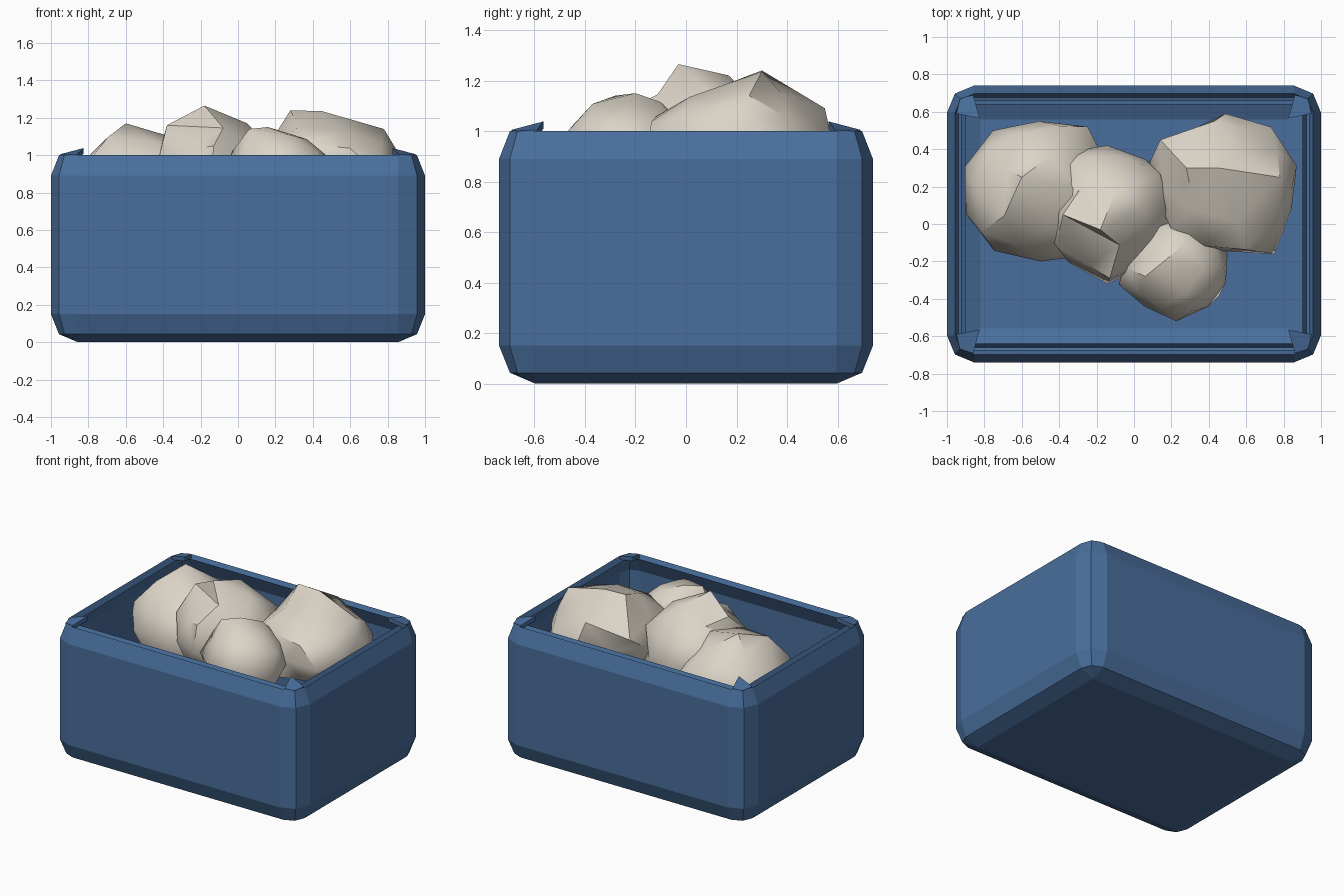
import bpy, bmesh, math
from mathutils import Vector, noise

cube = bpy.data.objects.get("Cube")
if cube:
    bpy.data.objects.remove(cube)


def material(name, colour):
    m = bpy.data.materials.new(name)
    m.use_nodes = True
    m.diffuse_color = (*colour, 1)
    m.node_tree.nodes["Principled BSDF"].inputs["Base Color"].default_value = (*colour, 1)
    return m


BLUE = material("box blue", (0.067, 0.158, 0.335))
CREAM = material("stone cream", (0.71, 0.66, 0.575))


def add_object(name, bm, mat):
    bmesh.ops.recalc_face_normals(bm, faces=bm.faces)
    mesh = bpy.data.meshes.new(name)
    bm.to_mesh(mesh)
    bm.free()
    mesh.materials.append(mat)
    obj = bpy.data.objects.new(name, mesh)
    bpy.context.collection.objects.link(obj)
    return obj


# Open box: rounded rectangles stacked up the outside, over a grooved rim and down the inside
CX, CY = 0.855, 0.595
QUADRANTS = [(1, 1), (-1, 1), (-1, -1), (1, -1)]


def ring(bm, r, z):
    verts = []
    for i, (sx, sy) in enumerate(QUADRANTS):
        for step in range(3):
            a = math.pi / 2 * (i + step / 2)
            verts.append(bm.verts.new((sx * CX + r * math.cos(a), sy * CY + r * math.sin(a), z)))
    return verts


bm = bmesh.new()
profile = [(0.001, 0), (0.102, 0.043), (0.145, 0.15), (0.145, 0.89), (0.102, 1.0),
           (0.082, 0.96), (0.066, 0.955), (0.045, 0.995), (0.1, 0.88), (0.1, 0.17), (0.06, 0.085)]
rings = [ring(bm, r, z) for r, z in profile]
for low, high in zip(rings, rings[1:]):
    for k in range(12):
        n = (k + 1) % 12
        bm.faces.new((low[k], low[n], high[n], high[k]))
bm.faces.new(rings[0])
# Sloped edge of the inner floor, then the floor itself
floor = [bm.verts.new((sx * 0.82, sy * 0.56, 0.045)) for sx, sy in QUADRANTS]
last = rings[-1]
for i in range(4):
    n = (i + 1) % 4
    bm.faces.new((last[3 * i + 2], last[3 * n], floor[n], floor[i]))
    bm.faces.new((last[3 * i], last[3 * i + 1], floor[i]))
    bm.faces.new((last[3 * i + 1], last[3 * i + 2], floor[i]))
bm.faces.new(floor)
add_object("storage_box", bm, BLUE)

# Small thin tabs that rise inward at each rim corner
for i, (sx, sy) in enumerate(QUADRANTS):
    bm = bmesh.new()
    top = [(0.93, 0.67, 1.0), (0.86, 0.69, 1.005), (0.825, 0.565, 1.038), (0.95, 0.59, 1.005)]
    upper = [bm.verts.new((sx * x, sy * y, z)) for x, y, z in top]
    lower = [bm.verts.new((sx * x, sy * y, z - 0.03)) for x, y, z in top]
    bm.faces.new(upper)
    bm.faces.new(lower)
    for k in range(4):
        n = (k + 1) % 4
        bm.faces.new((upper[k], upper[n], lower[n], lower[k]))
    add_object(f"corner_tab_{i + 1}", bm, BLUE)


# Lumpy stones: balls roughened by noise, fitted to a size, with a few points pulled out as peaks
def stone(name, low, high, seed, peaks):
    bm = bmesh.new()
    bmesh.ops.create_icosphere(bm, subdivisions=2, radius=1)
    for v in bm.verts:
        v.co *= 1 + 0.2 * noise.noise(v.co * 1.8 + Vector((seed, seed * 2, 0)))
    for axis in range(3):
        values = [v.co[axis] for v in bm.verts]
        a, b = min(values), max(values)
        for v in bm.verts:
            t = (v.co[axis] - a) / (b - a)
            v.co[axis] = low[axis] + t * (high[axis] - low[axis])
    for peak in peaks:
        p = Vector(peak)
        min(bm.verts, key=lambda v: (v.co - p).length).co = p
    obj = add_object(name, bm, CREAM)
    bpy.ops.object.select_all(action="DESELECT")
    obj.select_set(True)
    bpy.context.view_layer.objects.active = obj
    bpy.ops.object.shade_smooth_by_angle(angle=math.radians(42))


stone("left_stone", (-0.91, -0.2, 0.45), (-0.12, 0.55, 1.11), 3.3,
      [(-0.6, 0.25, 1.17), (-0.5, -0.2, 0.85)])
stone("middle_stone", (-0.5, -0.32, 0.56), (0.22, 0.42, 1.19), 7.7,
      [(-0.18, -0.03, 1.265), (-0.38, 0.05, 1.16), (0.05, 0.08, 1.17),
       (-0.1, 0.17, 1.22), (-0.13, -0.29, 1.05)])
stone("right_stone", (0.08, -0.16, 0.62), (0.87, 0.59, 1.21), 12.4,
      [(0.28, 0.3, 1.24), (0.45, 0.3, 1.235), (0.78, 0.25, 1.14), (0.43, 0.55, 1.09),
       (0.14, 0.45, 1.0), (0.14, 0.1, 1.0)])
stone("front_stone", (-0.08, -0.52, 0.6), (0.5, 0.03, 1.14), 18.1,
      [(0.06, -0.28, 1.14), (0.16, -0.2, 1.15)])
